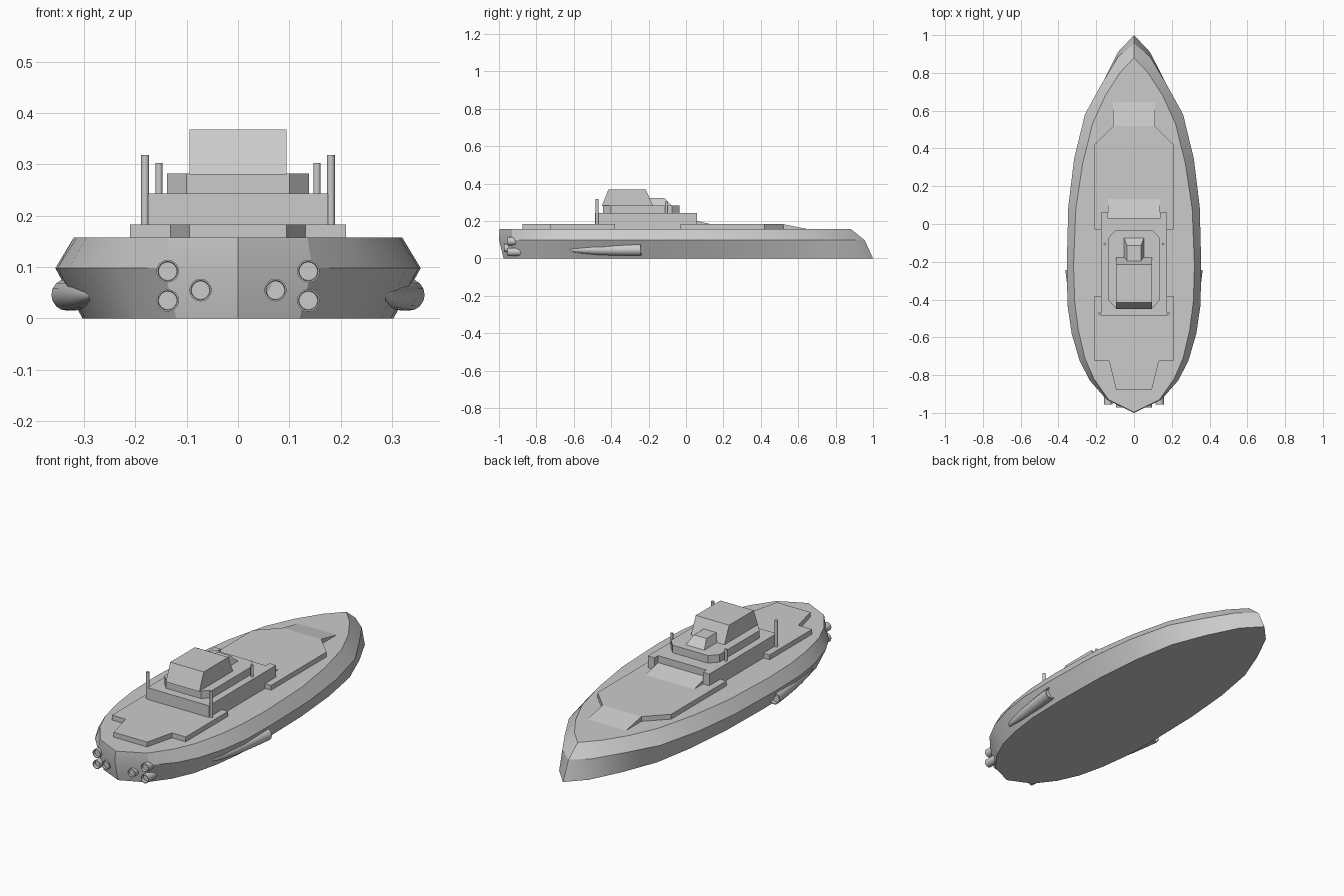
import bpy, bmesh, math
from mathutils import Vector

if "Cube" in bpy.data.objects:
    bpy.data.objects.remove(bpy.data.objects["Cube"])


def finish(name, bm, smooth=None):
    bmesh.ops.recalc_face_normals(bm, faces=bm.faces)
    me = bpy.data.meshes.new(name)
    bm.to_mesh(me)
    bm.free()
    ob = bpy.data.objects.new(name, me)
    bpy.context.collection.objects.link(ob)
    if smooth:
        bpy.ops.object.select_all(action='DESELECT')
        ob.select_set(True)
        bpy.context.view_layer.objects.active = ob
        bpy.ops.object.shade_smooth_by_angle(angle=math.radians(smooth))
    return ob


def loft(name, rings, smooth=None):
    """Skin equal-length closed rings and cap both ends."""
    bm = bmesh.new()
    rows = [[bm.verts.new(p) for p in r] for r in rings]
    n = len(rows[0])
    for a, b in zip(rows, rows[1:]):
        for i in range(n):
            j = (i + 1) % n
            bm.faces.new((a[i], a[j], b[j], b[i]))
    bm.faces.new(rows[0])
    bm.faces.new(rows[-1])
    return finish(name, bm, smooth)


def mirrored(half):
    """Half outline, bow to stern on +x, completed on -x."""
    return half + [(-x, y) for x, y in reversed(half) if x > 0]


def slab(name, half, z0, z1):
    pts = mirrored(half)
    return loft(name, [[(x, y, z) for x, y in pts] for z in (z0, z1)])


def tapered_box(name, z0, z1, base, top):
    """base/top: half width, y min, y max."""
    def ring(b, z):
        w, a, c = b
        return [(-w, a, z), (w, a, z), (w, c, z), (-w, c, z)]
    return loft(name, [ring(base, z0), ring(top, z1)])


def turned(name, start, end, profile, n=16):
    """Round body along start->end; profile is (fraction, radius)."""
    s, e = Vector(start), Vector(end)
    q = (e - s).to_track_quat('Z', 'Y')
    rings = [[s + (e - s) * t + q @ Vector((r * math.cos(k * math.tau / n),
              r * math.sin(k * math.tau / n), 0)) for k in range(n)]
             for t, r in profile]
    return loft(name, rings, 40)


# Hull: bottom, knuckle and deck outlines
bottom = [(0, 1), (.085, .91), (.165, .75), (.235, .57), (.275, .345), (.297, .09),
          (.303, -.2), (.298, -.42), (.278, -.57), (.245, -.71), (.195, -.82),
          (.12, -.92), (0, -.975)]
knuckle = [(0, .955), (.085, .885), (.172, .74), (.26, .58), (.317, .345), (.348, .09),
           (.356, -.22), (.352, -.43), (.33, -.58), (.288, -.725), (.233, -.83),
           (.145, -.93), (0, -1)]
deck = [(0, .88), (.075, .8), (.152, .68), (.22, .53), (.272, .32), (.308, .08),
        (.32, -.22), (.314, -.41), (.295, -.56), (.26, -.71), (.212, -.82),
        (.135, -.93), (0, -.997)]
loft("hull", [[(x, y, z) for x, y in mirrored(h)]
              for h, z in ((bottom, 0), (knuckle, .098), (deck, .158))], 25)

# Raised deck plates and bow ramp
slab("fore_deck_plate", [(.11, .52), (.21, .42), (.21, -.03)], .15, .183)
slab("aft_deck_plate", [(.21, -.38), (.21, -.725), (.132, -.725), (.095, -.875)], .15, .183)
tapered_box("bow_ramp", .157, .183, (.11, .5, .65), (.11, .5, .52))

# Lower house with a shallow front recess, and its ramp
slab("lower_house", [(.138, .03), (.138, .06), (.175, .06), (.175, -.487)], .15, .243)
tapered_box("house_ramp", .18, .207, (.138, .02, .145), (.138, .02, .031))

# Bridge tier, cabin and forward hood
slab("bridge_tier", [(.1, -.035), (.138, -.075), (.138, -.4), (.1, -.443)], .24, .282)
tapered_box("cabin", .28, .368, (.095, -.45, -.176), (.095, -.415, -.215))
tapered_box("cabin_hood", .28, .322, (.053, -.21, -.072), (.036, -.21, -.115))

# Masts, side pods and stern thrusters on both sides
for s, side in ((-1, "left"), (1, "right")):
    turned("aft_mast_" + side, (s * .181, -.475, .15), (s * .181, -.475, .318),
           [(0, .008), (1, .008)], 10)
    turned("fore_mast_" + side, (s * .154, -.105, .24), (s * .154, -.105, .303),
           [(0, .007), (1, .007)], 10)
    turned("side_pod_" + side, (s * .285, -.62, .046), (s * .333, -.24, .046),
           [(0, .004), (.04, .012), (.15, .019), (.35, .026), (.6, .030), (.8, .031),
            (1, .031), (1, .026), (.96, .024)])
    for label, x, z, y, back in (("upper", .137, .092, -.955, -.87),
                                 ("lower", .137, .035, -.955, -.84),
                                 ("inner", .073, .055, -.972, -.9)):
        turned(f"thruster_{label}_{side}", (s * x, back, z), (s * x, y, z),
               [(0, .021), (1, .022), (1, .019), (.85, .018)])
